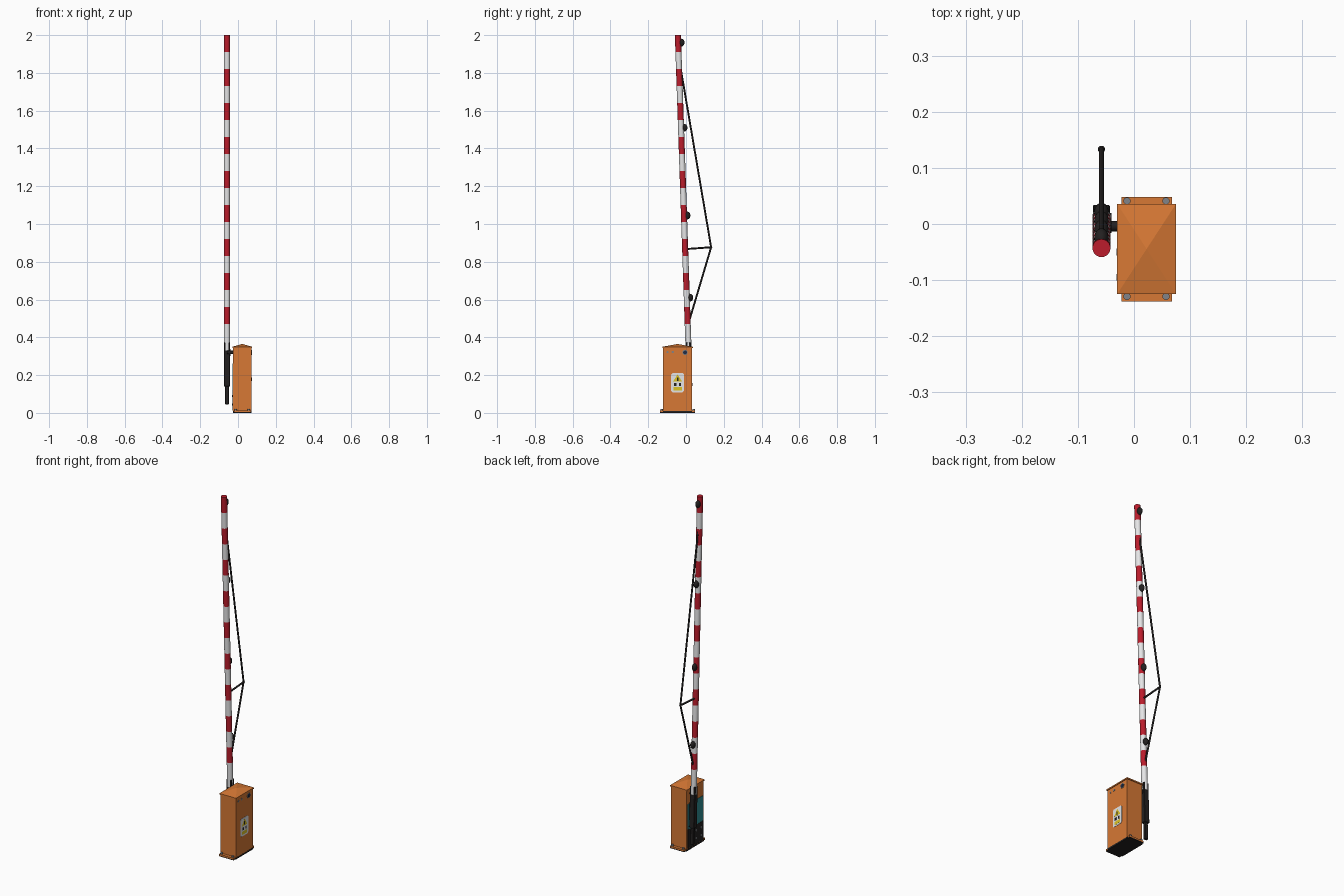
import bpy, bmesh, math
from mathutils import Vector

if "Cube" in bpy.data.objects:
    bpy.data.objects.remove(bpy.data.objects["Cube"])


def mat(name, r, g, b):
    m = bpy.data.materials.new(name)
    m.diffuse_color = (r, g, b, 1)
    m.use_nodes = True
    m.node_tree.nodes["Principled BSDF"].inputs["Base Color"].default_value = m.diffuse_color
    return m


ORANGE = mat("orange paint", 0.68, 0.19, 0.035)
RED = mat("signal red", 0.50, 0.012, 0.025)
WHITE = mat("white paint", 0.80, 0.80, 0.81)
BLACK = mat("black metal", 0.017, 0.015, 0.015)
GREY = mat("grey bolt", 0.22, 0.23, 0.25)
TEAL = mat("teal panel", 0.03, 0.27, 0.30)
YELLOW = mat("warning yellow", 0.72, 0.55, 0.02)
NAVY = mat("dark blue cap", 0.015, 0.025, 0.06)

ARM_X, SLOPE = -0.058, 0.034
TILT = math.atan(SLOPE)


def arm_point(z, off=0.0):
    """Point on the leaning boom axis, pushed off towards the back."""
    return Vector((ARM_X, 0.025 - SLOPE * z + off, z))


def finish(name, bm, mats, smooth=False):
    bmesh.ops.recalc_face_normals(bm, faces=bm.faces)
    me = bpy.data.meshes.new(name)
    bm.to_mesh(me)
    bm.free()
    for m in mats:
        me.materials.append(m)
    ob = bpy.data.objects.new(name, me)
    bpy.context.collection.objects.link(ob)
    if smooth:
        bpy.ops.object.select_all(action='DESELECT')
        ob.select_set(True)
        bpy.context.view_layer.objects.active = ob
        bpy.ops.object.shade_smooth_by_angle(angle=math.radians(40))
    return ob


def box(name, lo, hi, m, bevel=0.0):
    bm = bmesh.new()
    bmesh.ops.create_cube(bm, size=1)
    for v in bm.verts:
        v.co = Vector([lo[i] + (v.co[i] + 0.5) * (hi[i] - lo[i]) for i in range(3)])
    if bevel:
        bmesh.ops.bevel(bm, geom=bm.edges[:], offset=bevel, segments=1, affect='EDGES')
    return finish(name, bm, [m])


def rod(name, a, b, r, m, n=16):
    a, b = Vector(a), Vector(b)
    bm = bmesh.new()
    bmesh.ops.create_cone(bm, cap_ends=True, segments=n, radius1=r, radius2=r, depth=(b - a).length)
    ob = finish(name, bm, [m], True)
    ob.rotation_mode = 'QUATERNION'
    ob.rotation_quaternion = (b - a).to_track_quat('Z', 'Y')
    ob.location = (a + b) / 2
    return ob


def arm_box(name, z0, z1, w, d, m, bevel=0.002):
    """Box following the leaning boom axis."""
    h = (z1 - z0) / 2
    ob = box(name, (-w / 2, -d / 2, -h), (w / 2, d / 2, h), m, bevel)
    ob.location = arm_point((z0 + z1) / 2)
    ob.rotation_euler = (TILT, 0, 0)
    return ob


# Cabinet
X0, X1, Y0, Y1 = -0.026, 0.071, -0.121, 0.032
CX, CY = (X0 + X1) / 2, (Y0 + Y1) / 2
box("cabinet_body", (X0, Y0, 0.004), (X1, Y1, 0.349), ORANGE)
box("base_plate", (-0.022, -0.138, 0), (0.068, 0.048, 0.004), BLACK)
box("base_skirt", (X0 - 0.001, Y0 - 0.001, 0), (X1 + 0.001, Y1 + 0.001, 0.009), BLACK)
for side, ya, yb, yc in (("front", -0.138, Y0, -0.129), ("back", Y1, 0.048, 0.041)):
    box("foot_flange_" + side, (-0.022, ya, 0.004), (0.068, yb, 0.012), ORANGE)
    for i, x in enumerate((-0.0125, 0.057)):
        rod(f"anchor_bolt_{side}_{i}", (x, yc, 0.01), (x, yc, 0.02), 0.0065, GREY, 12)

# Shallow pyramid roof with a thin rim
bm = bmesh.new()
corners = [(-0.030, -0.125), (0.075, -0.125), (0.075, 0.036), (-0.030, 0.036)]
low = [bm.verts.new((x, y, 0.343)) for x, y in corners]
top = [bm.verts.new((x, y, 0.350)) for x, y in corners]
apex = bm.verts.new((CX, CY, 0.365))
bm.faces.new(low)
for i in range(4):
    j = (i + 1) % 4
    bm.faces.new((low[i], low[j], top[j], top[i]))
    bm.faces.new((top[i], top[j], apex))
finish("roof", bm, [ORANGE])

# Left side: teal service panel above a black cover with bolts
box("service_panel", (X0 - 0.002, -0.114, 0.12), (X0, 0.022, 0.262), TEAL)
box("lower_cover", (X0 - 0.003, -0.114, 0.012), (X0, 0.022, 0.12), BLACK)
for i, (y, z) in enumerate(((-0.095, 0.045), (-0.095, 0.09), (-0.05, 0.045), (-0.05, 0.09))):
    rod(f"cover_bolt_{i}", (X0 - 0.005, y, z), (X0 - 0.002, y, z), 0.006, GREY, 12)

# Right side: shaft cap, small locks and warning label
rod("shaft_collar", (X1, -0.005, 0.32), (X1 + 0.002, -0.005, 0.32), 0.014, GREY, 20)
rod("shaft_cap", (X1, -0.005, 0.32), (X1 + 0.004, -0.005, 0.32), 0.010, NAVY, 20)
for i, y in enumerate((-0.098, -0.07)):
    rod(f"lock_{i}", (X1, y, 0.322), (X1 + 0.002, y, 0.322), 0.006, GREY, 12)


def plate(name, pts, t, m):
    """Flat plate on the right side from (y, z) points."""
    bm = bmesh.new()
    f = bm.faces.new([bm.verts.new((X1, y, z)) for y, z in pts])
    ext = bmesh.ops.extrude_face_region(bm, geom=[f])
    for v in ext['geom']:
        if isinstance(v, bmesh.types.BMVert):
            v.co.x += t
    return finish(name, bm, [m])


LY, LZ = CY, 0.16
plate("label_sheet", [(LY + sy * a, LZ + sz * b) for sy, sz, a, b in (
    (-1, -1, .027, .051), (1, -1, .027, .051), (1, -1, .034, .044), (1, 1, .034, .044),
    (1, 1, .027, .051), (-1, 1, .027, .051), (-1, 1, .034, .044), (-1, -1, .034, .044))],
    0.0010, WHITE)
plate("label_triangle", [(LY - .024, LZ + .006), (LY + .024, LZ + .006), (LY, LZ + .044)], 0.0016, YELLOW)
plate("label_mark", [(LY - .004, LZ + .010), (LY + .004, LZ + .010), (LY + .004, LZ + .028),
                     (LY - .004, LZ + .028)], 0.0022, BLACK)
for s in (-1, 1):
    plate("label_block", [(LY + s * .013 + a, LZ + b) for a, b in
                          ((-.006, -.018), (.006, -.018), (.006, -.002), (-.006, -.002))], 0.0016, BLACK)
plate("label_strip", [(LY - .022, LZ - .042), (LY + .022, LZ - .042), (LY + .022, LZ - .024),
                      (LY - .022, LZ - .024)], 0.0016, YELLOW)

# Striped boom: rings at every colour change
bm = bmesh.new()
N, R = 24, 0.016
levels = [0.33] + [0.47 + 0.09 * i for i in range(18)]
rings = [[bm.verts.new(arm_point(z) + Vector((R * math.cos(2 * math.pi * k / N),
                                             R * math.sin(2 * math.pi * k / N), 0)))
          for k in range(N)] for z in levels]
for i in range(len(levels) - 1):
    for k in range(N):
        j = (k + 1) % N
        f = bm.faces.new((rings[i][k], rings[i][j], rings[i + 1][j], rings[i + 1][k]))
        f.material_index = i % 2
bm.faces.new(rings[0])
bm.faces.new(rings[-1]).material_index = 1
finish("boom", bm, [WHITE, RED], True)

# Boom holder, tail and drive shaft
arm_box("boom_holder", 0.14, 0.373, 0.031, 0.027, BLACK)
arm_box("holder_tail", 0.045, 0.15, 0.019, 0.016, BLACK)
rod("drive_shaft", (ARM_X, -0.004, 0.32), (X0 + 0.002, -0.004, 0.32), 0.009, BLACK)
rod("shaft_flange", (ARM_X + 0.012, 0.002, 0.32), (ARM_X + 0.018, 0.002, 0.32), 0.018, BLACK, 20)

# Truss rods behind the boom
tip = Vector((ARM_X, 0.133, 0.877))
rod("stay_lower", arm_point(0.485, 0.008), tip, 0.005, BLACK, 10)
rod("stay_upper", arm_point(1.83, 0.008), tip, 0.005, BLACK, 10)
rod("stay_strut", arm_point(0.867), tip, 0.005, BLACK, 10)
bm = bmesh.new()
bmesh.ops.create_uvsphere(bm, u_segments=12, v_segments=8, radius=0.0065)
finish("stay_joint", bm, [BLACK], True).location = tip

# Warning lamps along the back of the boom
for i, z in enumerate((0.61, 1.045, 1.51, 1.96)):
    bm = bmesh.new()
    bmesh.ops.create_uvsphere(bm, u_segments=20, v_segments=12, radius=1)
    for v in bm.verts:
        v.co = Vector((v.co.x * 0.013, v.co.y * 0.019, v.co.z * 0.021))
    finish(f"lamp_{i}", bm, [BLACK], True).location = arm_point(z, 0.015)
